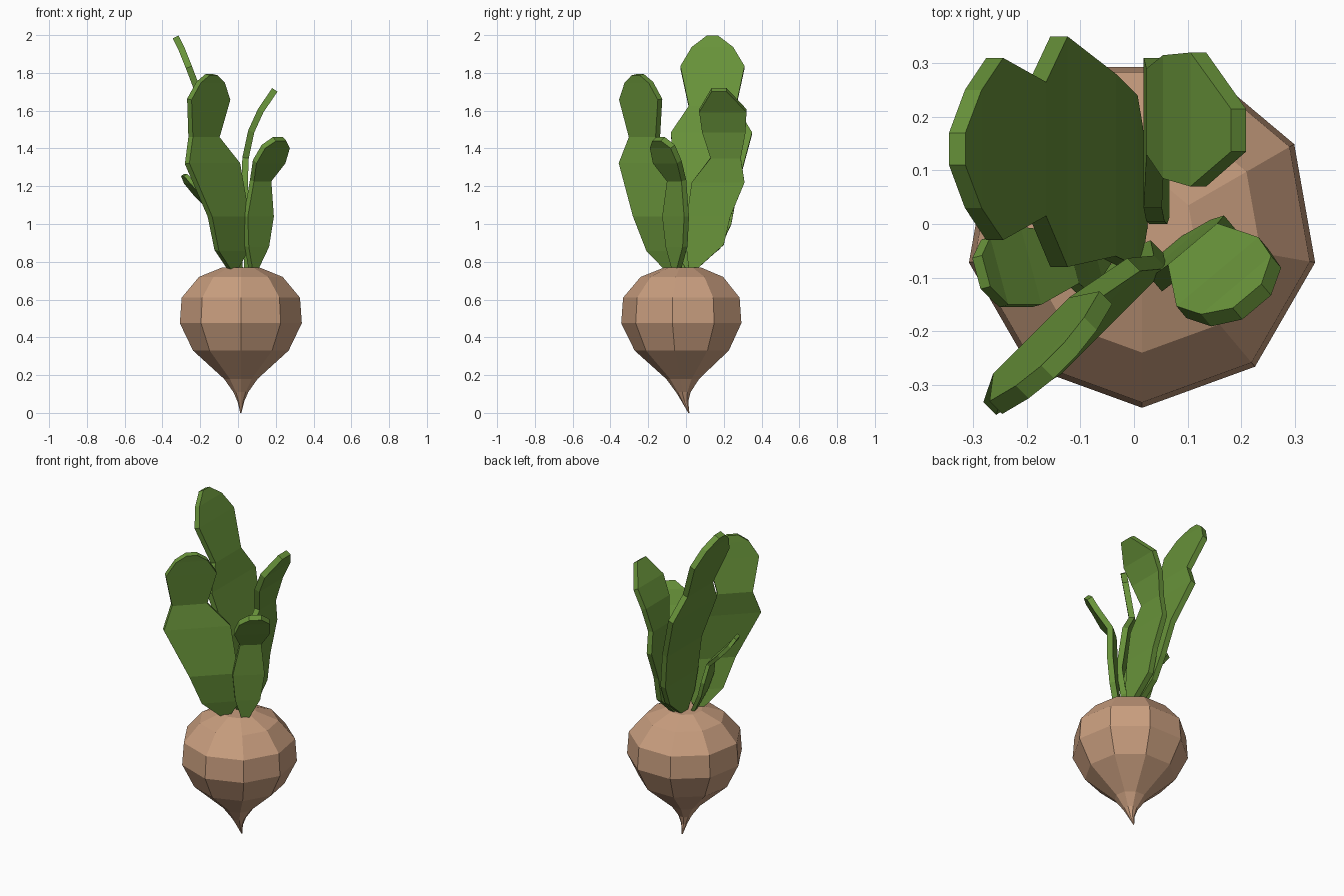
import bpy
import bmesh
import math
from mathutils import Vector

cube = bpy.data.objects.get("Cube")
if cube:
    bpy.data.objects.remove(cube, do_unlink=True)


def make_material(name, color):
    material = bpy.data.materials.new(name)
    material.use_nodes = True
    material.diffuse_color = color
    shader = material.node_tree.nodes["Principled BSDF"]
    shader.inputs["Base Color"].default_value = color
    shader.inputs["Roughness"].default_value = 0.9
    return material


skin = make_material("root skin tan", (0.58, 0.34, 0.21, 1))
green = make_material("leaf green", (0.138, 0.29, 0.042, 1))


def build_loft(name, rings, material):
    """Skin a row of equal-sized vertex rings into a closed, flat-shaded body."""
    bm = bmesh.new()
    loops = [[bm.verts.new(point) for point in ring] for ring in rings]
    for lower, upper in zip(loops, loops[1:]):
        count = len(lower)
        for i in range(count):
            j = (i + 1) % count
            bm.faces.new((lower[i], lower[j], upper[j], upper[i]))
    bm.faces.new(list(reversed(loops[0])))
    bm.faces.new(loops[-1])
    bmesh.ops.recalc_face_normals(bm, faces=bm.faces)
    mesh = bpy.data.meshes.new(name)
    bm.to_mesh(mesh)
    bm.free()
    mesh.materials.append(material)
    obj = bpy.data.objects.new(name, mesh)
    bpy.context.collection.objects.link(obj)
    return obj


def bulb_ring(height, radius, center_y, sides=9):
    angles = [math.tau * i / sides - math.pi / 2 for i in range(sides)]
    return [Vector((0.015 + radius * math.cos(a), center_y + radius * math.sin(a), height))
            for a in angles]


def build_leaf(name, width_angle, stations, thickness=0.034):
    """Sweep a thin plate along a bent midrib; stations are (x, y, z, half width)."""
    angle = math.radians(width_angle)
    across = Vector((math.cos(angle), math.sin(angle), 0))
    centers = [Vector(station[:3]) for station in stations]
    rings = []
    last = len(centers) - 1
    for i, center in enumerate(centers):
        along = centers[min(i + 1, last)] - centers[max(i - 1, 0)]
        normal = across.cross(along).normalized() * thickness / 2
        side = across * stations[i][3]
        rings.append([center - side - normal, center + side - normal,
                      center + side + normal, center - side + normal])
    return build_loft(name, rings, green)


# Faceted root with a slightly bent tail
profile = [(0, 0.003, 0.015), (0.06, 0.018, -0.005), (0.11, 0.04, -0.013),
           (0.18, 0.09, -0.015), (0.33, 0.257, -0.015), (0.475, 0.328, -0.015),
           (0.61, 0.318, -0.015), (0.72, 0.225, -0.015), (0.77, 0.1, -0.015)]
build_loft("root_bulb", [bulb_ring(*row) for row in profile], skin)

# Tallest leaf, leaning to the right
build_leaf("tall_leaf", 90, [
    (0.01, 0.02, 0.75, 0.015), (0, 0.06, 0.87, 0.12), (-0.01, 0.08, 1, 0.16),
    (-0.05, 0.11, 1.22, 0.17), (-0.14, 0.135, 1.48, 0.215),
    (-0.18, 0.14, 1.62, 0.125), (-0.26, 0.14, 1.83, 0.17),
    (-0.3, 0.14, 1.93, 0.11), (-0.33, 0.14, 1.99, 0.03)])

# Broad front leaf, set diagonally
build_leaf("front_leaf", 45, [
    (-0.03, -0.08, 0.75, 0.015), (-0.035, -0.12, 0.86, 0.11),
    (-0.05, -0.17, 1.04, 0.14), (-0.135, -0.21, 1.32, 0.19),
    (-0.18, -0.22, 1.46, 0.1), (-0.155, -0.24, 1.66, 0.145),
    (-0.145, -0.25, 1.75, 0.09), (-0.14, -0.255, 1.79, 0.03)])

# Back leaf, bending to the left at its tip
build_leaf("back_leaf", 90, [
    (0.05, 0.03, 0.75, 0.015), (0.045, 0.1, 0.89, 0.1), (0.04, 0.12, 1.04, 0.115),
    (0.035, 0.17, 1.22, 0.14), (0.04, 0.21, 1.35, 0.08), (0.07, 0.2, 1.49, 0.115),
    (0.12, 0.195, 1.6, 0.125), (0.195, 0.175, 1.71, 0.04)])

# Small left leaf
build_leaf("left_leaf", 40, [
    (0.08, -0.05, 0.75, 0.015), (0.1, -0.05, 0.88, 0.07), (0.11, -0.055, 1.04, 0.09),
    (0.12, -0.05, 1.23, 0.06), (0.165, -0.1, 1.33, 0.1),
    (0.2, -0.125, 1.41, 0.085), (0.22, -0.145, 1.45, 0.035)])

# Small right leaf
build_leaf("right_leaf", 105, [
    (-0.03, -0.02, 0.75, 0.015), (-0.085, -0.045, 0.88, 0.06),
    (-0.105, -0.06, 0.97, 0.08), (-0.125, -0.065, 1.07, 0.05),
    (-0.2, -0.08, 1.15, 0.075), (-0.26, -0.09, 1.22, 0.065),
    (-0.285, -0.09, 1.26, 0.03)], 0.022)
